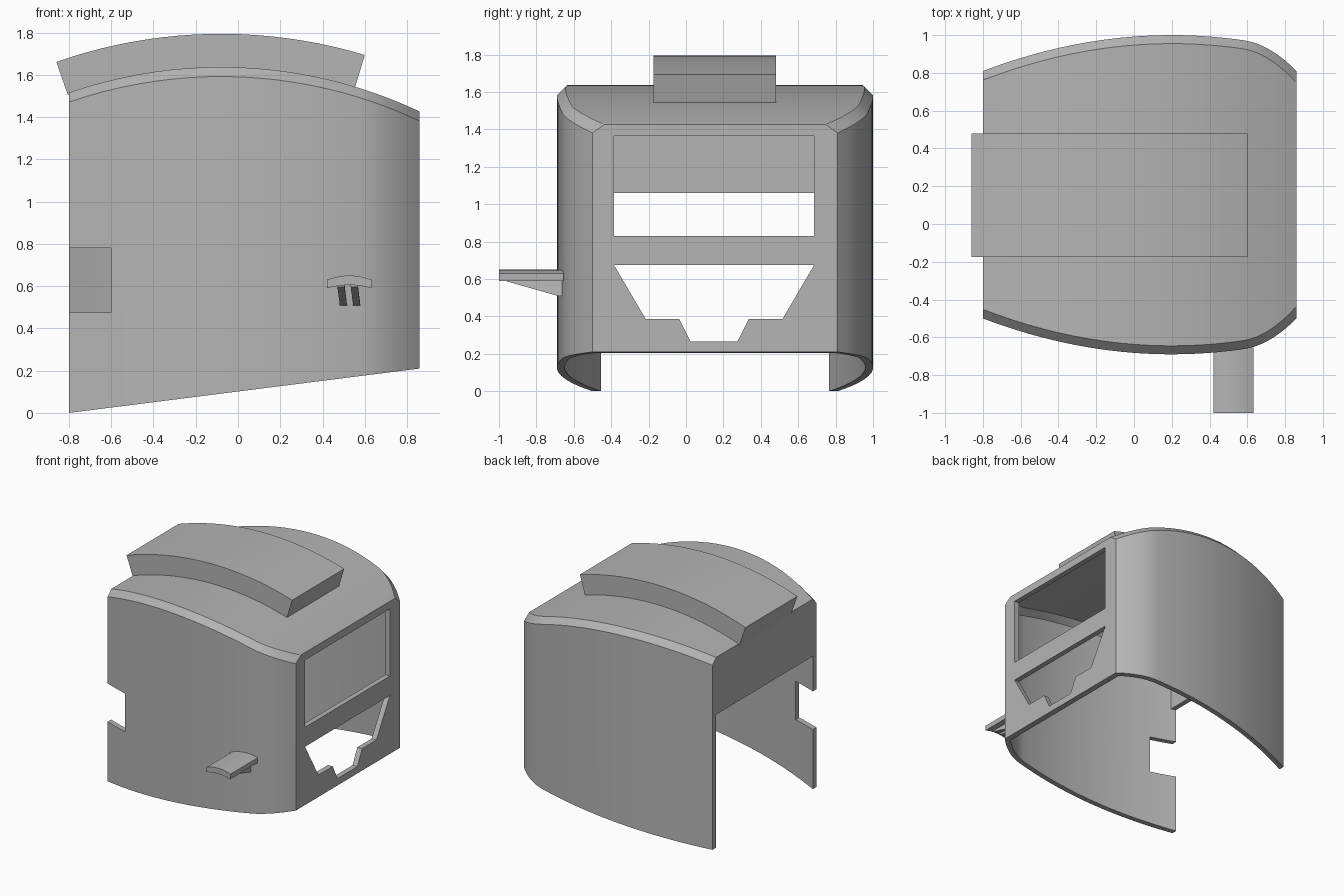
import bpy, bmesh, math

if "Cube" in bpy.data.objects:
    bpy.data.objects.remove(bpy.data.objects["Cube"])

CY = 0.155           # centre line of the cab
RX, R = -0.08, 2.2   # roof arc centre (x) and radius
RZ = 1.637 - R
T = 0.042            # shell thickness
CH = 0.045           # roof edge chamfer

grey = bpy.data.materials.new("body grey")
grey.diffuse_color = (0.46, 0.46, 0.46, 1)
grey.use_nodes = True
grey.node_tree.nodes["Principled BSDF"].inputs["Base Color"].default_value = grey.diffuse_color


def arc_z(x, r):
    return RZ + math.sqrt(r * r - (x - RX) ** 2)


def half_width(x, inset):
    # bulged side with a tighter curve towards the front
    e = max(0, x - 0.58)
    w = 0.845 - 0.19 * (x - 0.2) ** 2 - 1.365 * e * e
    slope = -0.38 * (x - 0.2) - 2.73 * e
    return w - inset * math.hypot(1, slope)


def make(name, bm):
    bmesh.ops.recalc_face_normals(bm, faces=bm.faces)
    me = bpy.data.meshes.new(name)
    bm.to_mesh(me)
    bm.free()
    ob = bpy.data.objects.new(name, me)
    bpy.context.collection.objects.link(ob)
    me.materials.append(grey)
    return ob


def loft(name, rings):
    bm = bmesh.new()
    vs = [[bm.verts.new(p) for p in ring] for ring in rings]
    n = len(vs[0])
    for a, b in zip(vs, vs[1:]):
        for i in range(n):
            j = (i + 1) % n
            bm.faces.new((a[i], a[j], b[j], b[i]))
    bm.faces.new(vs[0])
    bm.faces.new(vs[-1])
    return make(name, bm)


def prism(name, pts, axis, a, b):
    # extrude a 2D outline along x or y
    put = (lambda p, d: (d, p[0], p[1])) if axis == 'x' else (lambda p, d: (p[0], d, p[1]))
    return loft(name, [[put(p, d) for p in pts] for d in (a, b)])


def rect(u0, u1, v0, v1):
    return [(u0, v0), (u1, v0), (u1, v1), (u0, v1)]


def section(x, inset, bottom, top=None):
    w = half_width(x, inset)
    c = half_width(x, inset + CH)
    t = arc_z(x, R - inset) if top is None else top
    s = t - (CH if top is None else 0)
    if top is not None:
        c = w * 0.9
    return [(x, CY - w, bottom), (x, CY - w, s), (x, CY - c, t),
            (x, CY + c, t), (x, CY + w, s), (x, CY + w, bottom)]


def stations(a, b, n):
    xs = [a + (b - a) * i / n for i in range(n + 1)]
    return sorted(xs)


def cut(ob, cutter):
    cutter.hide_render = True
    m = ob.modifiers.new("cut", 'BOOLEAN')
    m.operation, m.solver, m.object = 'DIFFERENCE', 'EXACT', cutter
    bpy.context.view_layer.objects.active = ob
    bpy.ops.object.modifier_apply(modifier=m.name)
    bpy.data.objects.remove(cutter)


def smooth(ob, angle=25):
    bpy.ops.object.select_all(action='DESELECT')
    ob.select_set(True)
    bpy.context.view_layer.objects.active = ob
    bpy.ops.object.shade_smooth_by_angle(angle=math.radians(angle))


# cab shell with slanted bottom edge
cab = loft("cab_shell", [section(x, 0, 0.21 * (x + 0.8) / 1.66)
                         for x in stations(-0.8, 0.5, 16) + stations(0.53, 0.86, 11)])
# hollow inside, leaving front and rear walls
cut(cab, loft("cavity", [section(x, T, -0.2)
                         for x in stations(-0.76, 0.5, 16) + stations(0.53, 0.818, 10)]))
# rear opening under the rear header
cut(cab, loft("rear_opening", [section(x, T, -0.3, 1.06) for x in (-0.9, -0.8, -0.74)]))
# windscreen and lower grille opening
cut(cab, prism("windscreen", rect(-0.385, 0.685, 0.83, 1.365), 'x', 0.7, 1.0))
right_half = [(0.535, 0.675), (0.365, 0.385), (0.185, 0.385), (0.125, 0.265)]
grille = [(0.15 + u, v) for u, v in right_half]
grille += [(0.15 - u, v) for u, v in reversed(right_half)]
cut(cab, prism("grille", grille, 'x', 0.7, 1.0))
# notch in the rear edge of one side
cut(cab, prism("side_notch", rect(-0.95, -0.6, 0.475, 0.78), 'y', -0.9, -0.25))
smooth(cab)

# raised roof box following the roof arc
a0, a1 = math.asin(-0.78 / (R + 0.157)), math.asin(0.68 / (R + 0.157))
angs = [a0 + (a1 - a0) * i / 20 for i in range(21)]
outline = [(RX + r * math.sin(a), RZ + r * math.cos(a))
           for r, seq in ((R + 0.157, angs), (R - 0.01, angs[::-1])) for a in seq]
smooth(prism("roof_box", outline, 'y', -0.175, 0.48))

# side step plate with gently arched top
n = 10
us = [-1 + 2 * i / n for i in range(n + 1)]
plate = [(0.527 + 0.105 * u, 0.65 - 0.02 * u * u) for u in us]
plate += [(0.527 + 0.105 * u, 0.605 - 0.015 * u * u) for u in reversed(us)]
smooth(prism("side_step", plate, 'y', -1.0, -0.655))

# tapered brackets under the step
for i, x in enumerate((0.47, 0.533)):
    def ring(y, low):
        d = 0.012 * (0.6 - low) / 0.09
        return [(x, y, 0.61), (x + 0.034, y, 0.61), (x + 0.034 + d, y, low), (x + d, y, low)]
    loft(f"step_bracket_{i + 1}", [ring(-0.985, 0.595), ring(-0.68, 0.508), ring(-0.655, 0.508)])
